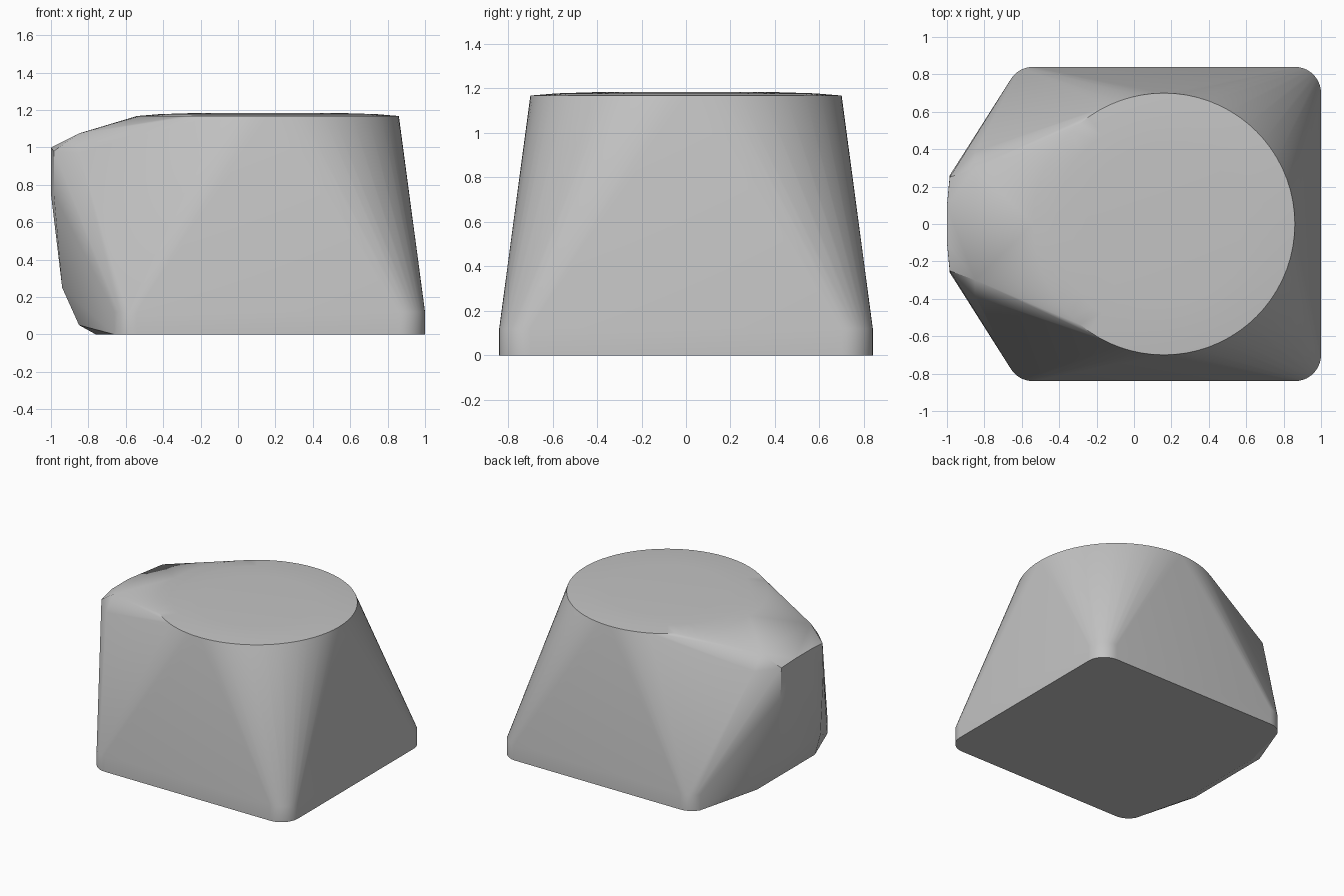
import bpy, bmesh
from math import sin, cos, pi, radians

cube = bpy.data.objects.get("Cube")
if cube:
    bpy.data.objects.remove(cube, do_unlink=True)

# One plain grey for the whole body
grey = bpy.data.materials.new("light_grey")
grey.use_nodes = True
colour = (0.55, 0.55, 0.55, 1)
grey.diffuse_color = colour
grey.node_tree.nodes["Principled BSDF"].inputs["Base Color"].default_value = colour


def arc(cx, cy, r, z, start=0, sweep=2 * pi, steps=72):
    """Points along a horizontal arc."""
    return [(cx + r * cos(start + sweep * i / steps),
             cy + r * sin(start + sweep * i / steps), z) for i in range(steps + 1)]


points = []

# Rounded base with a short upright rim
for z in (0, 0.12):
    for side in (1, -1):
        points += arc(0.86, side * 0.70, 0.14, z, 0, side * pi / 2, 10)
        points += arc(-0.54, side * 0.70, 0.14, z, side * pi / 2, side * pi / 3, 8)

# Slightly domed round top
for radius, z in ((0.70, 1.168), (0.58, 1.178), (0.42, 1.183)):
    points += arc(0.16, 0, radius, z)[:-1]

# Faceted nose, mirrored about the centre plane
nose = [(-0.76, 0.38, 0), (-0.85, 0.35, 0.05), (-0.94, 0.29, 0.25),
        (-0.985, 0.26, 0.75), (-0.985, 0.25, 0.98),
        (-0.85, 0.385, 0.97), (-0.85, 0.30, 1.075),
        (-1, 0.10, 0.75), (-1, 0.10, 1.0)]
for x, y, z in nose:
    points += [(x, y, z), (x, -y, z)]

# Stretch one skin over all the sections
bm = bmesh.new()
for p in points:
    bm.verts.new(p)
bmesh.ops.remove_doubles(bm, verts=bm.verts, dist=0.0005)
hull = bmesh.ops.convex_hull(bm, input=bm.verts)
loose = {v for v in hull["geom_interior"] + hull["geom_unused"]
         if isinstance(v, bmesh.types.BMVert)}
bmesh.ops.delete(bm, geom=list(loose), context='VERTS')
bmesh.ops.dissolve_limit(bm, angle_limit=radians(0.2), verts=bm.verts, edges=bm.edges)
bmesh.ops.recalc_face_normals(bm, faces=bm.faces)

mesh = bpy.data.meshes.new("body")
bm.to_mesh(mesh)
bm.free()
mesh.materials.append(grey)
body = bpy.data.objects.new("body", mesh)
bpy.context.collection.objects.link(body)

# Smooth flanks with a crisp top and base edge
bpy.ops.object.select_all(action='DESELECT')
body.select_set(True)
bpy.context.view_layer.objects.active = body
bpy.ops.object.shade_smooth_by_angle(angle=radians(25))
